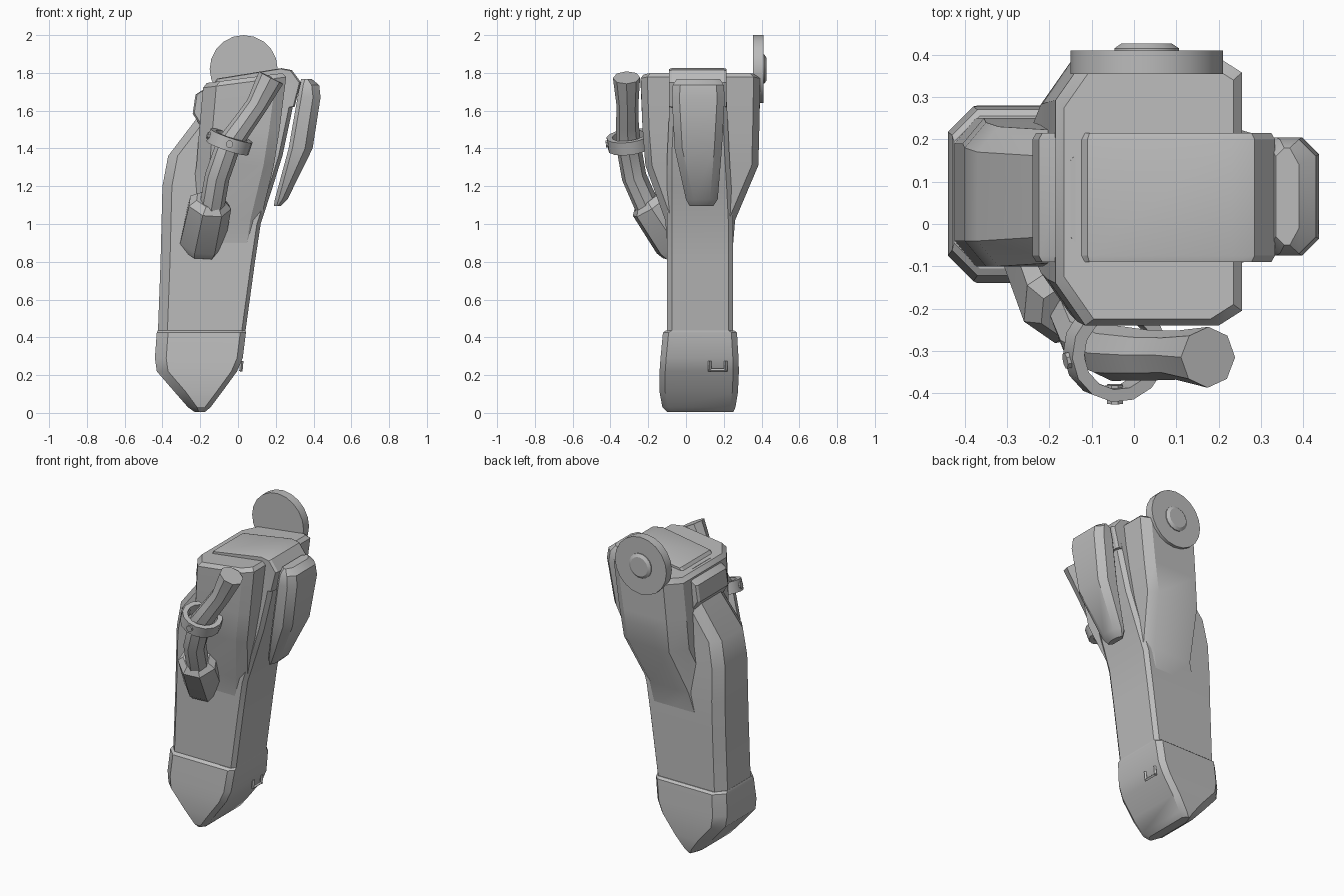
import bpy, bmesh, math
from mathutils import Vector

cube = bpy.data.objects.get("Cube")
if cube:
    bpy.data.objects.remove(cube, do_unlink=True)

grey = bpy.data.materials.new("plain_grey")
grey.use_nodes = True
grey.diffuse_color = (0.5, 0.5, 0.5, 1)
grey.node_tree.nodes["Principled BSDF"].inputs["Base Color"].default_value = (0.5, 0.5, 0.5, 1)


def finish(name, bm, angle=30):
    bmesh.ops.recalc_face_normals(bm, faces=bm.faces[:])
    mesh = bpy.data.meshes.new(name)
    bm.to_mesh(mesh)
    bm.free()
    mesh.materials.append(grey)
    ob = bpy.data.objects.new(name, mesh)
    bpy.context.collection.objects.link(ob)
    bpy.ops.object.select_all(action='DESELECT')
    ob.select_set(True)
    bpy.context.view_layer.objects.active = ob
    bpy.ops.object.shade_smooth_by_angle(angle=math.radians(angle))
    return ob


def skin(name, rings, closed=False, angle=30):
    """Join equal rings of points into a surface, capped unless it loops."""
    bm = bmesh.new()
    loops = [[bm.verts.new(p) for p in ring] for ring in rings]
    pairs = list(zip(loops, loops[1:]))
    if closed:
        pairs.append((loops[-1], loops[0]))
    else:
        bm.faces.new(loops[0])
        bm.faces.new(loops[-1])
    n = len(loops[0])
    for a, b in pairs:
        for i in range(n):
            j = (i + 1) % n
            bm.faces.new((a[i], a[j], b[j], b[i]))
    return finish(name, bm, angle)


def stack(name, rows, left, right, slope=0.0, angle=30):
    """Stack chamfered rectangles given as (z, x0, x1, y0, y1)."""
    rings = []
    for z, x0, x1, y0, y1 in rows:
        w, d = 0.4 * (x1 - x0), 0.4 * (y1 - y0)
        lx, rx = min(left[0], w), min(right[0], w)
        ly, ry = min(left[1], d), min(right[1], d)
        pts = [(x0 + lx, y0), (x1 - rx, y0), (x1, y0 + ry), (x1, y1 - ry),
               (x1 - rx, y1), (x0 + lx, y1), (x0, y1 - ly), (x0, y0 + ly)]
        tilt = slope if z > 1.6 else 0
        rings.append([(x, y, z + tilt * x) for x, y in pts])
    return skin(name, rings, angle=angle)


def ring(center, axis, radius, sides):
    axis = Vector(axis).normalized()
    u = axis.orthogonal().normalized()
    v = axis.cross(u)
    return [Vector(center) + radius * (u * math.cos(t) + v * math.sin(t))
            for t in (2 * math.pi * (i + 0.5) / sides for i in range(sides))]


def lathe(name, origin, axis, profile, sides, closed=False):
    """Turn a profile of (radius, height) around an axis."""
    axis = Vector(axis).normalized()
    return skin(name, [ring(Vector(origin) + axis * h, axis, r, sides)
                       for r, h in profile], closed)


def tube(name, path, radii, sides):
    pts = [Vector(p) for p in path]
    rings, prev = [], None
    for i, p in enumerate(pts):
        t = (pts[min(i + 1, len(pts) - 1)] - pts[max(i - 1, 0)]).normalized()
        u = Vector((0, 1, 0)) - t * t.y
        u.normalize()
        v = t.cross(u)
        rings.append([p + radii[i] * (u * math.cos(a) + v * math.sin(a))
                      for a in (2 * math.pi * k / sides for k in range(sides))])
    return skin(name, rings)


# Long tapering body
stack("body", [
    (0.40, -0.425, 0.035, -0.10, 0.25),
    (0.80, -0.41, 0.09, -0.10, 0.25),
    (1.00, -0.405, 0.12, -0.10, 0.25),
    (1.20, -0.40, 0.185, -0.10, 0.24),
    (1.36, -0.37, 0.235, -0.10, 0.23),
    (1.57, -0.21, 0.28, -0.09, 0.22),
    (1.75, -0.15, 0.315, -0.09, 0.21)], (0.05, 0.06), (0.02, 0.025))

# Slightly wider pointed tip
stack("tip", [
    (0.005, -0.23, -0.175, -0.10, 0.25),
    (0.03, -0.265, -0.145, -0.125, 0.262),
    (0.11, -0.335, -0.085, -0.14, 0.275),
    (0.22, -0.43, -0.005, -0.14, 0.28),
    (0.29, -0.44, 0.025, -0.135, 0.278),
    (0.425, -0.43, 0.042, -0.122, 0.27),
    (0.437, -0.425, 0.04, -0.105, 0.255)], (0.06, 0.06), (0.03, 0.03))

# Broad upper block flaring out front and back
stack("upper_block", [
    (0.78, -0.34, 0.085, -0.09, 0.24),
    (1.02, -0.27, 0.12, -0.11, 0.26),
    (1.31, -0.22, 0.19, -0.215, 0.383),
    (1.50, -0.205, 0.22, -0.23, 0.388),
    (1.745, -0.185, 0.255, -0.24, 0.393),
    (1.768, -0.165, 0.235, -0.225, 0.375)], (0.07, 0.10), (0.055, 0.035), 0.13)

# Cap band folded over the top
profile = [(-0.20, 1.52), (-0.24, 1.585), (-0.225, 1.685), (-0.125, 1.75),
           (-0.11, 1.77), (0.23, 1.825), (0.285, 1.815), (0.333, 1.75),
           (0.30, 1.62), (-0.12, 1.57)]
mid = Vector((0.05, 1.68))
rings = []
for y, s in ((-0.09, 0.97), (-0.075, 1.0), (0.20, 1.0), (0.215, 0.97)):
    rings.append([(mid.x + (x - mid.x) * s, y, mid.y + (z - mid.y) * s) for x, z in profile])
skin("cap_band", rings, angle=20)

# Side pouch
stack("side_pouch", [
    (1.095, 0.19, 0.225, 0.02, 0.145),
    (1.13, 0.195, 0.262, 0.0, 0.168),
    (1.40, 0.268, 0.395, -0.06, 0.19),
    (1.67, 0.315, 0.437, -0.075, 0.205),
    (1.735, 0.325, 0.43, -0.07, 0.2),
    (1.768, 0.335, 0.39, -0.05, 0.18)], (0.02, 0.02), (0.04, 0.04))

# Round badge with a hub on the back
lathe("back_disc", (0.03, 0.355, 1.82), (0, 1, 0), [(0.18, 0), (0.18, 0.055)], 20)
lathe("disc_hub", (0.03, 0.40, 1.82), (0, 1, 0), [(0.078, 0), (0.078, 0.015), (0.06, 0.027)], 16)

# Curved handle with a hexagonal pommel
tube("handle", [(0.175, -0.315, 1.775), (0.10, -0.31, 1.63), (0.03, -0.31, 1.53),
                (-0.05, -0.305, 1.42), (-0.11, -0.275, 1.25), (-0.14, -0.20, 1.08)],
     [0.072, 0.058, 0.06, 0.066, 0.066, 0.066], 8)
lathe("pommel", (-0.15, -0.19, 1.11), (-0.05, 0.16, -0.24),
      [(0.08, -0.025), (0.118, 0.01), (0.124, 0.25), (0.11, 0.29)], 7)

# Collar around the handle with two pins
collar_axis = Vector((0.30, -0.12, 0.9)).normalized()
collar = Vector((-0.045, -0.30, 1.435))
lathe("collar", collar, collar_axis,
      [(0.088, -0.035), (0.118, -0.035), (0.118, 0.035), (0.088, 0.035)], 14, True)
for name, side in (("front_pin", Vector((0.0, -1, -0.1))), ("side_pin", Vector((-1, -0.2, 0.3)))):
    side.normalize()
    lathe(name, collar + side * 0.08, side, [(0.02, 0), (0.02, 0.045)], 8)

# Small U-shaped clip near the tip
for name, a, b in (("clip_bar", (0.015, 0.12, 0.225), (0.015, 0.215, 0.225)),
                   ("clip_near_leg", (0.015, 0.125, 0.22), (0.02, 0.125, 0.275)),
                   ("clip_far_leg", (0.015, 0.21, 0.22), (0.02, 0.21, 0.275))):
    way = Vector(b) - Vector(a)
    lathe(name, a, way, [(0.009, 0), (0.009, way.length)], 4)
